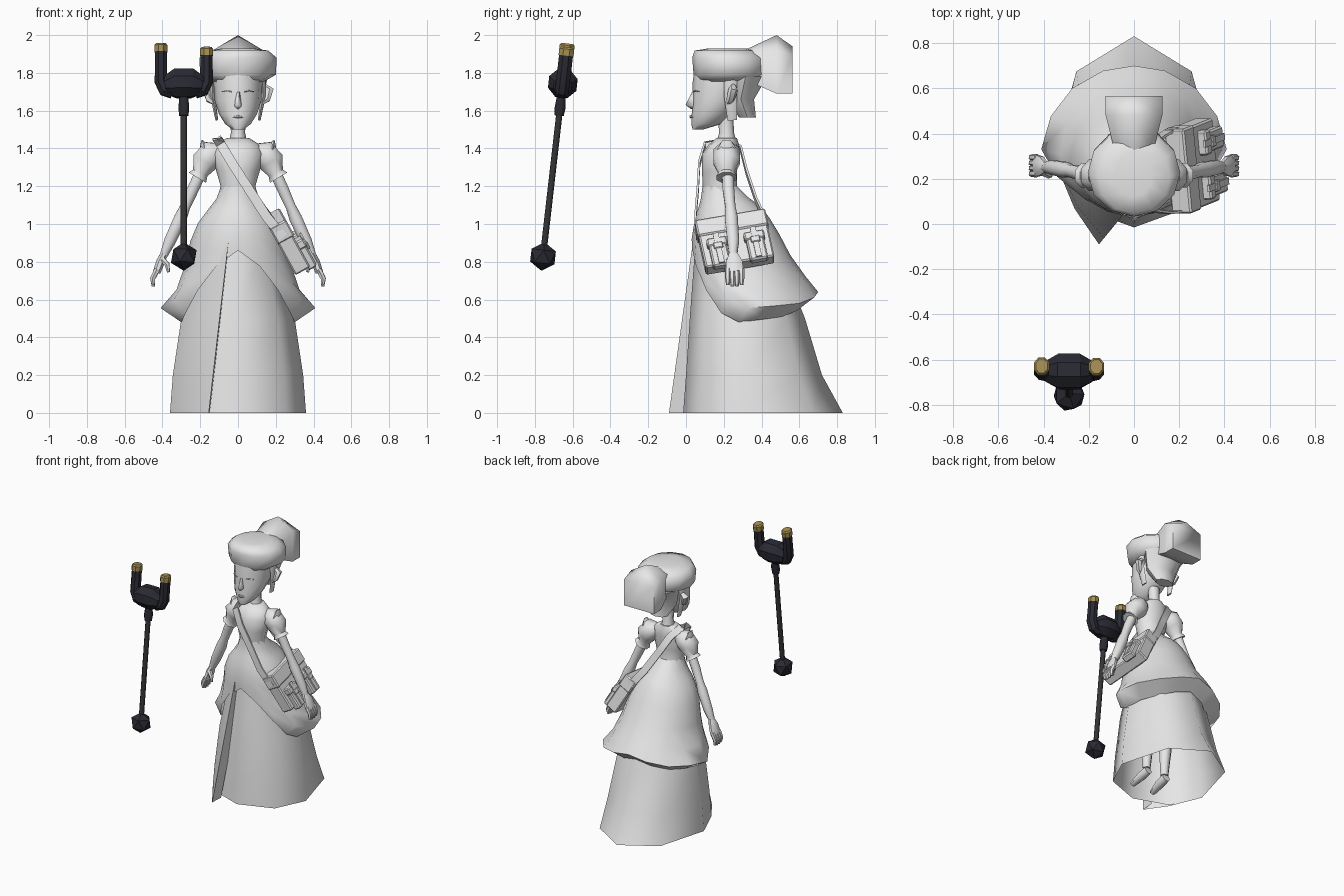
import bpy, bmesh
from math import sin, cos, pi, radians
from mathutils import Matrix, Vector

cube = bpy.data.objects.get("Cube")
if cube:
    bpy.data.objects.remove(cube, do_unlink=True)


def material(name, color):
    mat = bpy.data.materials.new(name)
    mat.use_nodes = True
    rgba = (*color, 1)
    mat.diffuse_color = rgba
    mat.node_tree.nodes["Principled BSDF"].inputs["Base Color"].default_value = rgba
    return mat


PALE = material("pale_grey", (.8, .8, .8))
DARK = material("dark_blue_grey", (.023, .023, .034))
SHAFT = material("charcoal", (.035, .035, .037))
GOLD = material("old_gold", (.376, .275, .087))


def finish(name, bm, mat=PALE, smooth=50, matrix=None):
    bmesh.ops.recalc_face_normals(bm, faces=bm.faces)
    mesh = bpy.data.meshes.new(name)
    bm.to_mesh(mesh)
    bm.free()
    mesh.materials.append(mat)
    if smooth:
        mesh.shade_smooth()
        mesh.set_sharp_from_angle(angle=radians(smooth))
    obj = bpy.data.objects.new(name, mesh)
    bpy.context.collection.objects.link(obj)
    if matrix:
        obj.matrix_world = matrix
    return obj


def loft(name, rings, closed=True, caps=True, **style):
    """Skin a list of equal-length point rings."""
    bm = bmesh.new()
    rows = [[bm.verts.new(p) for p in ring] for ring in rings]
    count = len(rows[0])
    for low, high in zip(rows, rows[1:]):
        for i in range(count if closed else count - 1):
            j = (i + 1) % count
            bm.faces.new((low[i], low[j], high[j], high[i]))
    if caps and closed:
        bm.faces.new(rows[0])
        bm.faces.new(rows[-1])
    return finish(name, bm, **style)


def around(angle, z, w, front, back, mid=None):
    """Point on an egg-shaped level section; angle zero is the front."""
    mid = (front + back) / 2 if mid is None else mid
    c = cos(angle)
    y = mid - (mid - front) * c if c > 0 else mid - (back - mid) * c
    return (w * sin(angle), y, z)


def sections(name, table, n=12, mid=None, **style):
    rings = [[around(2 * pi * i / n, *row, mid) for i in range(n)] for row in table]
    return loft(name, rings, **style)


def tube(name, path, radii, n=8, **style):
    """Sweep along a path; a radius may be a pair (across, along y)."""
    pts = [Vector(p) for p in path]
    phase = pi / 4 if n == 4 else pi / 8
    rings = []
    for i, p in enumerate(pts):
        d = (pts[min(i + 1, len(pts) - 1)] - pts[max(i - 1, 0)]).normalized()
        ref = Vector((0, 0, 1)) if abs(d.y) > .9 else Vector((0, 1, 0))
        u = d.cross(ref).normalized()
        v = u.cross(d)
        r = radii[i] if isinstance(radii, list) else radii
        a, b = r if isinstance(r, tuple) else (r, r)
        rings.append([p + u * a * cos(phase + 2 * pi * k / n) + v * b * sin(phase + 2 * pi * k / n)
                      for k in range(n)])
    return loft(name, rings, **style)


def box(name, size, center, matrix, bevel=.008):
    bm = bmesh.new()
    bmesh.ops.create_cube(bm, size=1, matrix=Matrix.Translation(center) @ Matrix.Diagonal((*size, 1)))
    if bevel:
        bmesh.ops.bevel(bm, geom=bm.edges[:], offset=bevel, segments=1, affect='EDGES')
    return finish(name, bm, smooth=30, matrix=matrix)


def blend(table, t):
    """Linear interpolation in rows of (key, values...), keys ascending."""
    if t <= table[0][0]:
        return table[0][1:]
    for a, b in zip(table, table[1:]):
        if t <= b[0]:
            f = (t - a[0]) / (b[0] - a[0])
            return [x + (y - x) * f for x, y in zip(a[1:], b[1:])]
    return table[-1][1:]


# Long eight-sided skirt, open at the hem, with a folded panel lapping over its front
skirt = [(0, .36, -.015, .83), (.2, .345, 0, .72), (.5, .3, .02, .63), (.9, .19, .05, .47)]
sections("skirt", skirt, n=8, mid=.3, smooth=60, caps=False)
fold = []
for z, *row in skirt:
    x, y = -.155 + .115 * z, -.09 + .14 * z
    side_x, side_y, _ = around(-pi / 4, z, *row, .3)
    fold.append([(-row[0], .3, z), (side_x - .008, side_y - .01, z), (x, y, z), (x + .005, y + .1, z)])
loft("skirt_fold", fold, closed=False, smooth=40)

# Overskirt: bell with a flared rim, turned-under edge, arched opening at the front
shape = [(.5, .42, .03, .74, .33), (.555, .41, .03, .72, .33), (.64, .33, .035, .7, .31),
         (.8, .275, .035, .57, .28), (.92, .25, .03, .51, .25), (1.02, .205, .045, .45, .23),
         (1.08, .155, .065, .41, .21), (1.14, .11, .08, .33, .19), (1.2, .09, .087, .27, .18)]
edge = [(0, .86, .87), (22, .78, .8), (45, .65, .69), (67, .53, .6), (90, .48, .555),
        (135, .51, .58), (180, .57, .64)]
columns = 16
overskirt = [[] for _ in range(9)]
for i in range(columns):
    a = 2 * pi * i / columns
    hem_z, rim_z = blend(edge, 360 * min(i, columns - i) / columns)
    for row, t in enumerate((0, .1, .2, .3, .45, .65, .85, 1)):
        z = 1.2 + (rim_z - 1.2) * t
        overskirt[row].append(around(a, z, *blend(shape, z)))
    overskirt[-1].append(around(a, hem_z, .3, .035, .61, .28))
loft("overskirt", overskirt, caps=False, smooth=75)

# Bodice, chest and neck
sections("bodice", [(1.1, .12, .1, .3), (1.2, .092, .088, .27), (1.28, .115, .085, .27),
                    (1.37, .135, .085, .28), (1.42, .115, .12, .28), (1.455, .06, .16, .27)])
sections("neck", [(1.43, .05, .16, .27), (1.48, .038, .175, .255), (1.57, .04, .17, .25)], n=8)

# Head and face
sections("head", [(1.5, .03, .035, .09), (1.53, .068, .028, .19), (1.58, .1, .03, .24),
                  (1.65, .123, .035, .3), (1.75, .13, .035, .36), (1.85, .13, .05, .36)])
loft("nose", [[(-.01, .04, 1.7), (.01, .04, 1.7), (.002, .032, 1.7)],
              [(-.02, .04, 1.625), (.02, .04, 1.625), (0, -.003, 1.63)],
              [(-.013, .045, 1.61), (.013, .045, 1.61), (0, .025, 1.61)]], smooth=100)
tube("lips", [(-.03, .038, 1.565), (0, .026, 1.568), (.03, .038, 1.565)], [.003, .009, .003], n=6)

# Swept hair cap, nape hair and peaked bun
sections("hair_cap", [(1.755, .14, .06, .38), (1.79, .2, .04, .43), (1.88, .205, .033, .42),
                      (1.918, .16, .045, .37), (1.93, .08, .12, .32)], smooth=75)
sections("nape_hair", [(1.565, .07, .28, .37), (1.66, .125, .22, .36), (1.78, .16, .2, .43)], n=8)
bun = []
for y, w, low, side, peak in [(.32, .085, 1.76, 1.9, 1.925), (.48, .125, 1.69, 1.925, 2),
                              (.565, .125, 1.69, 1.89, 1.94)]:
    bun.append([(-w, y, low), (w, y, low), (w, y, side), (0, y, peak), (-w, y, side)])
loft("hair_bun", bun, smooth=70)

for side, s in (("left", 1), ("right", -1)):
    def limb(part, path, radii, n=8):
        tube(f"{side}_{part}", [(s * x, y, z) for x, y, z in path], radii, n)

    # Side of the face
    limb("eyelid", [(.035, .039, 1.7), (.06, .048, 1.706), (.085, .07, 1.7)], .003, 6)
    limb("ear", [(.12, .22, 1.64), (.15, .235, 1.66), (.165, .25, 1.71), (.14, .25, 1.73)],
         [.014, .022, .026, .015], 6)
    limb("side_lock", [(.13, .235, 1.8), (.135, .235, 1.68), (.112, .245, 1.55)],
         [(.018, .035), (.014, .035), (.008, .025)], 6)

    # Puffed sleeve with a pointed shoulder and a flared cuff
    limb("sleeve", [(.09, .21, 1.385), (.135, .215, 1.375), (.175, .215, 1.33), (.2, .215, 1.27),
                    (.215, .215, 1.245)], [.045, .075, .076, .045, .058])
    limb("shoulder_point", [(.165, .215, 1.36), (.18, .215, 1.4), (.19, .215, 1.445)],
         [(.04, .06), (.028, .05), (.004, .02)], 6)

    # Arm and hand
    limb("arm", [(.18, .22, 1.31), (.24, .225, 1.18), (.28, .235, 1.09), (.305, .24, 1.03),
                 (.36, .25, .91), (.395, .25, .83)], [.034, .033, .029, .037, .034, .022])
    limb("palm", [(.39, .25, .845), (.41, .255, .8), (.43, .258, .745)],
         [(.02, .024), (.025, .046), (.022, .052)])
    for k in range(4):
        y = .222 + .024 * k
        tip = .665 + .008 * abs(k - 1.5)
        limb(f"finger_{k + 1}", [(.428, y, .76), (.452, y, .71), (.448, y, tip)], [.016, .015, .009], 6)
    limb("thumb", [(.4, .23, .81), (.375, .215, .785), (.368, .212, .745)], [.018, .015, .008], 6)

    # Leg and foot beneath the skirt
    limb("leg", [(.08, .25, .6), (.08, .24, .3), (.08, .23, .1)], [.05, .045, .028])
    limb("foot", [(.08, .25, .08), (.083, .18, .06), (.09, .09, .03)],
         [(.03, .035), (.035, .03), (.022, .016)])

# Shoulder strap, front and back
tube("strap_front", [(-.11, .22, 1.45), (-.09, .1, 1.42), (-.03, .07, 1.32), (.06, .062, 1.18),
                     (.15, .05, 1.04), (.24, .06, .93)], (.036, .008), n=4)
tube("strap_back", [(-.11, .21, 1.45), (-.07, .29, 1.4), (0, .32, 1.28), (.09, .37, 1.13),
                    (.17, .42, 1.02), (.24, .42, .96)], (.036, .008), n=4)

# Satchel lying against the hip, with two buckled pouches hanging low
lean = (Matrix.Translation((.26, .26, .9)) @ Matrix.Rotation(radians(-29), 4, 'Y')
        @ Matrix.Rotation(radians(11), 4, 'X'))
box("satchel", (.09, .37, .28), (0, 0, 0), lean)
box("satchel_flap", (.1, .38, .1), (.004, 0, .1), lean)
for name, y in (("front", -.1), ("rear", .1)):
    box(name + "_pouch", (.05, .095, .15), (.055, y, -.085), lean)
    box(name + "_pouch_flap", (.06, .11, .05), (.055, y, -.015), lean)
    box(name + "_pouch_strap", (.012, .03, .18), (.085, y, -.06), lean, bevel=0)
    box(name + "_buckle", (.014, .05, .035), (.089, y, -.045), lean, bevel=.004)

# Two-pronged staff, leaning back slightly
stand = Matrix.Translation((-.287, -.757, .828)) @ Matrix.Rotation(-.114, 4, 'X')
bm = bmesh.new()
bmesh.ops.create_icosphere(bm, subdivisions=1, radius=.076)
finish("staff_ball", bm, mat=DARK, smooth=0, matrix=stand)
tube("staff_shaft", [(0, 0, 0), (0, 0, .77)], .018, mat=SHAFT, matrix=stand)
tube("staff_collar", [(0, 0, .75), (0, 0, .79), (0, 0, .87)], [.026, .031, .024],
     mat=DARK, matrix=stand)
tube("staff_head", [(-.1, 0, .91), (-.045, 0, .922), (.045, 0, .922), (.1, 0, .91)],
     [.05, .082, .082, .05], mat=DARK, smooth=30, matrix=stand)
for side, s in (("left", 1), ("right", -1)):
    x, lift = s * .121, -s * .01
    tube(side + "_prong", [(s * .06, 0, .88), (s * .1, 0, .89), (x, 0, .93), (x, 0, 1.09 + lift)],
         [.04, .04, (.036, .04), (.034, .04)], mat=DARK, smooth=30, matrix=stand)
    tube(side + "_prong_cap", [(x, 0, 1.08 + lift), (x, 0, 1.115 + lift), (x, 0, 1.125 + lift)],
         [(.037, .043), (.037, .043), (.028, .034)], mat=GOLD, smooth=30, matrix=stand)
